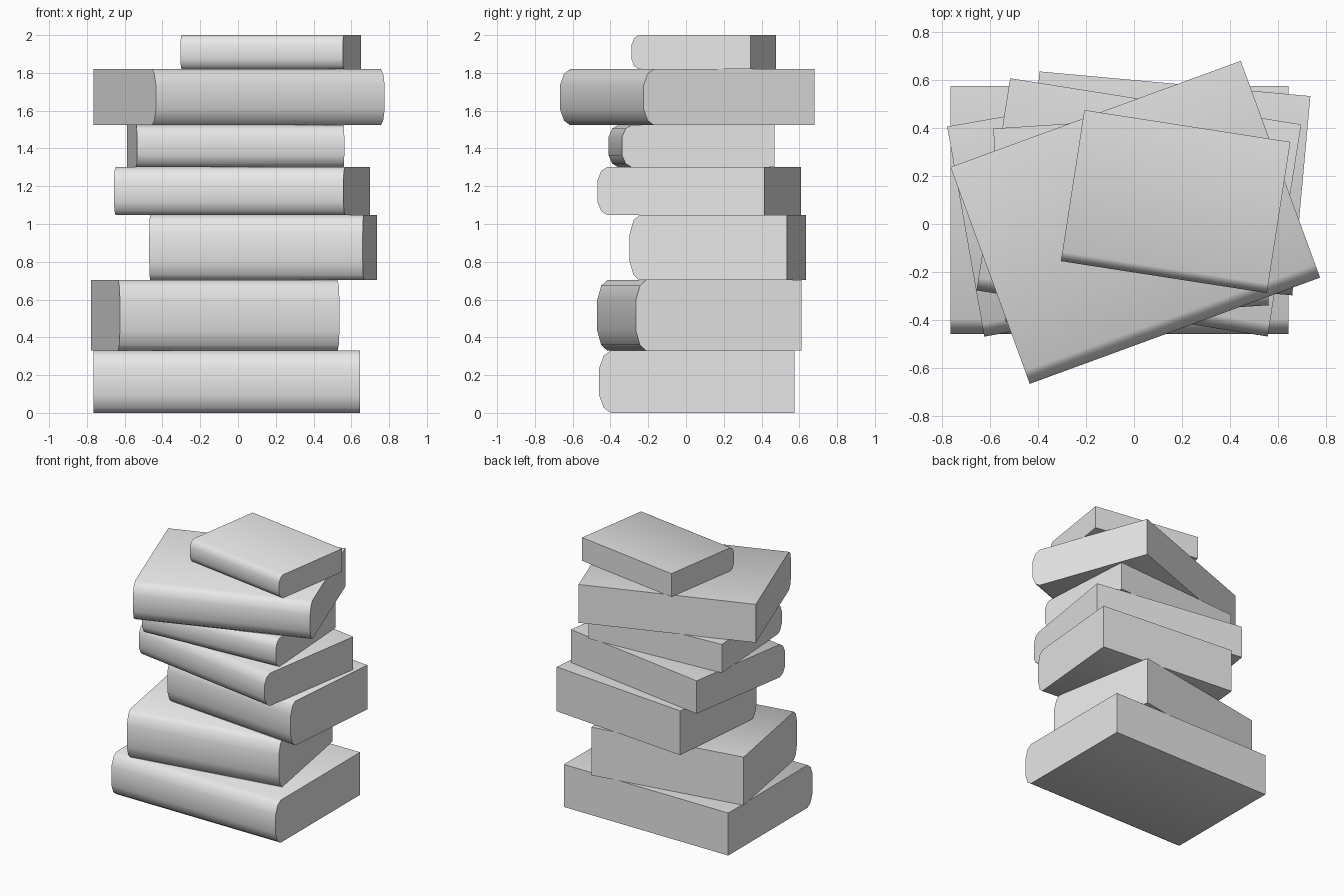
import bpy, bmesh, math
from mathutils import Vector, Matrix

cube = bpy.data.objects.get("Cube")
if cube:
    bpy.data.objects.remove(cube, do_unlink=True)

grey = bpy.data.materials.new("light_grey")
grey.use_nodes = True
grey.diffuse_color = (0.8, 0.8, 0.8, 1)
grey.node_tree.nodes["Principled BSDF"].inputs["Base Color"].default_value = (0.8, 0.8, 0.8, 1)

# Half of the rounded spine: fractions of book depth and thickness
SPINE = [(0.06, 0), (0.024, 0.08), (0, 0.28)]
PROFILE = SPINE + [(y, 1 - z) for y, z in reversed(SPINE)] + [(1, 1), (1, 0)]


def make_book(name, corner, width, depth, bottom, top, angle):
    """Extrude the book profile along its spine, turned about the spine's right end."""
    bm = bmesh.new()
    ring = [bm.verts.new((0, y * depth, z * (top - bottom))) for y, z in PROFILE]
    end = bm.faces.new(ring)
    result = bmesh.ops.extrude_face_region(bm, geom=[end])
    moved = [v for v in result["geom"] if isinstance(v, bmesh.types.BMVert)]
    bmesh.ops.translate(bm, verts=moved, vec=Vector((width, 0, 0)))
    bmesh.ops.recalc_face_normals(bm, faces=bm.faces)
    place = Matrix.Translation((*corner, bottom)) @ Matrix.Rotation(math.radians(angle), 4, "Z")
    bm.transform(place)
    mesh = bpy.data.meshes.new(name)
    bm.to_mesh(mesh)
    bm.free()
    mesh.materials.append(grey)
    book = bpy.data.objects.new(name, mesh)
    bpy.context.collection.objects.link(book)
    bpy.ops.object.select_all(action="DESELECT")
    book.select_set(True)
    bpy.context.view_layer.objects.active = book
    bpy.ops.object.shade_smooth_by_angle(angle=math.radians(65))


# Front right corner of each spine, size, height range and turn, from the bottom up
make_book("bottom_book", (-0.765, -0.46), 1.41, 1.035, 0, 0.33, 0)
make_book("second_book", (-0.625, -0.47), 1.18, 0.89, 0.33, 0.703, 10)
make_book("third_book", (-0.47, -0.195), 1.135, 0.835, 0.703, 1.047, -5.2)
make_book("fourth_book", (-0.657, -0.277), 1.23, 0.896, 1.047, 1.302, -9)
make_book("fifth_book", (-0.535, -0.41), 1.1, 0.81, 1.302, 1.523, 3.7)
make_book("sixth_book", (-0.435, -0.667), 1.29, 0.963, 1.523, 1.82, 20.1)
make_book("top_book", (-0.305, -0.155), 0.87, 0.638, 1.82, 2, -8.8)
